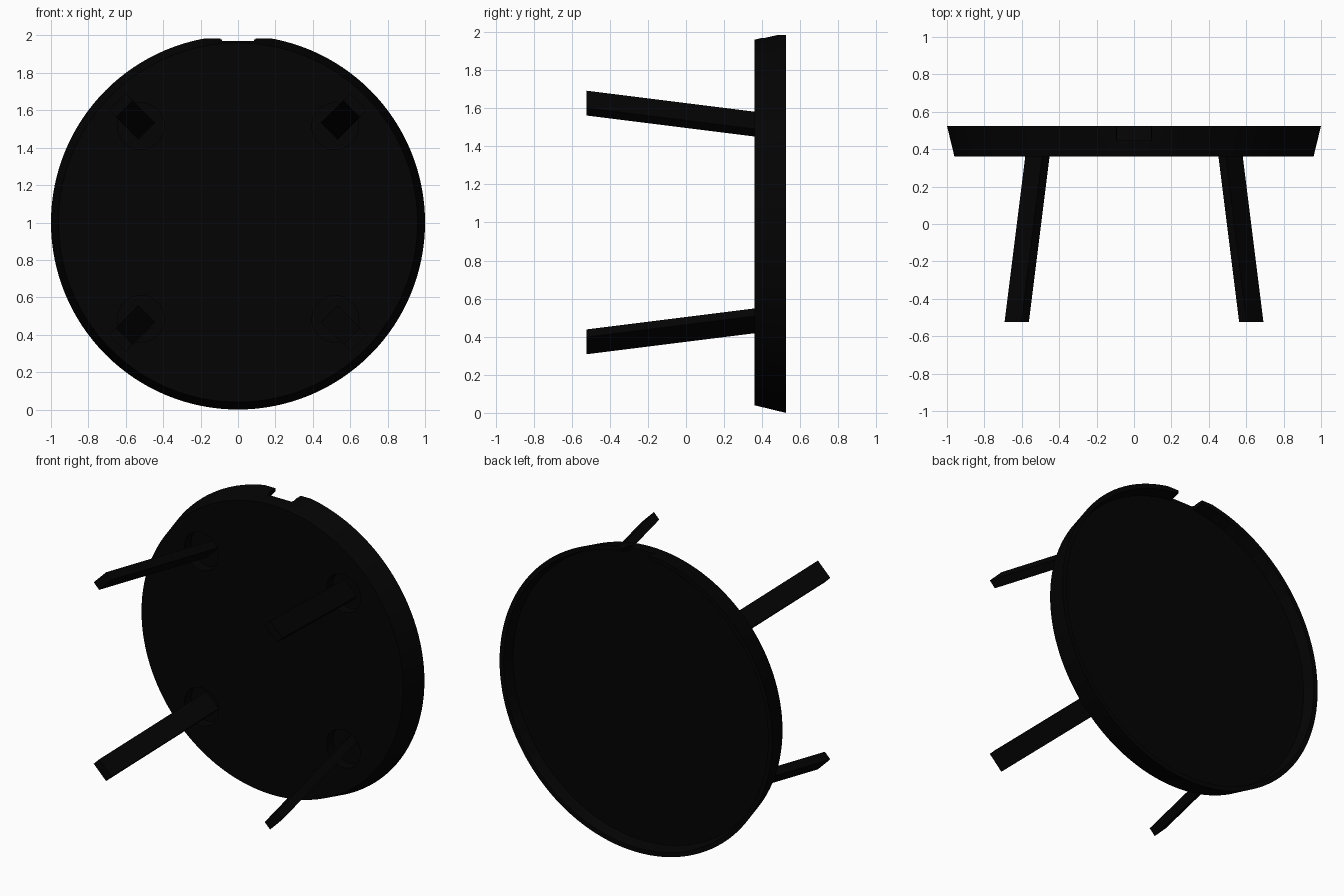
import bpy, bmesh, math
from mathutils import Vector

if "Cube" in bpy.data.objects:
    bpy.data.objects.remove(bpy.data.objects["Cube"])

black = bpy.data.materials.new("black_plastic")
black.diffuse_color = (0.001, 0.001, 0.001, 1)
black.use_nodes = True
black.node_tree.nodes["Principled BSDF"].inputs["Base Color"].default_value = black.diffuse_color


def loft(name, *rings):
    """Closed solid through matching rings of points."""
    bm = bmesh.new()
    loops = [[bm.verts.new(p) for p in r] for r in rings]
    bm.faces.new(loops[0])
    bm.faces.new(loops[-1])
    n = len(loops[0])
    for a, b in zip(loops, loops[1:]):
        for i in range(n):
            j = (i + 1) % n
            bm.faces.new((a[i], a[j], b[j], b[i]))
    bmesh.ops.recalc_face_normals(bm, faces=bm.faces)
    me = bpy.data.meshes.new(name)
    bm.to_mesh(me)
    bm.free()
    ob = bpy.data.objects.new(name, me)
    bpy.context.collection.objects.link(ob)
    me.materials.append(black)
    return ob


def ring(r, y, cx=0, cz=1, n=128):
    return [(cx + r * math.cos(2 * math.pi * i / n), y,
             cz + r * math.sin(2 * math.pi * i / n)) for i in range(n)]


def cut(target, cutter):
    cutter.hide_render = True
    cutter.hide_set(True)
    cutter.display_type = 'WIRE'
    m = target.modifiers.new("cut", 'BOOLEAN')
    m.operation = 'DIFFERENCE'
    m.solver = 'EXACT'
    m.object = cutter


def smooth(ob):
    bpy.ops.object.select_all(action='DESELECT')
    ob.select_set(True)
    bpy.context.view_layer.objects.active = ob
    for m in list(ob.modifiers):
        bpy.ops.object.modifier_apply(modifier=m.name)
    bpy.ops.object.shade_smooth_by_angle(angle=math.radians(30))


FRONT, BACK = 0.36, 0.525      # plate faces
TRAY, SOCKET = 0.45, 0.43      # tray floor and socket floor

# tapered round tray: outer side, rim, inner wall and floor
tray = loft("round_tray", ring(0.96, FRONT), ring(1.0, BACK),
            ring(0.97, BACK), ring(0.953, TRAY))

# flat and notch at the top of the rim
flat = [(-0.4, 1.985), (0.4, 1.985), (0.4, 2.1), (-0.4, 2.1)]
notch = [(-0.085, 1.97), (0.085, 1.97), (0.10, 2.05), (-0.10, 2.05)]
gap = [(-0.085, 1.90), (0.085, 1.90), (0.10, 2.05), (-0.10, 2.05)]
cutters = []
for name, prof, y in (("flat_cutter", flat, 0.2), ("notch_cutter", notch, 0.2),
                      ("rim_gap_cutter", gap, TRAY)):
    cutters.append(loft(name, [(x, y, z) for x, z in prof], [(x, 0.7, z) for x, z in prof]))

# round leg sockets and splayed flat legs
W, T = 0.064, 0.028
for sx, lr in ((-1, "left"), (1, "right")):
    for sz, ul in ((-1, "lower"), (1, "upper")):
        cutters.append(loft(f"{ul}_{lr}_socket_cutter",
                            ring(0.125, 0.2, sx * 0.52, 1 + sz * 0.515, 40),
                            ring(0.125, SOCKET, sx * 0.52, 1 + sz * 0.515, 40)))
        radial = Vector((sx, 0, sz)).normalized()
        tangent = Vector((-sz, 0, sx)).normalized()

        def section(y):
            d = 0.516 + (0.365 - y) * 0.125
            c = Vector((sx * d, y, 1 + sz * d))
            return [c + tangent * W * u + radial * T * v
                    for u, v in ((-1, -1), (1, -1), (1, 1), (-1, 1))]

        loft(f"{ul}_{lr}_leg", section(-0.523), section(SOCKET + 0.01))

for c in cutters:
    cut(tray, c)
smooth(tray)
